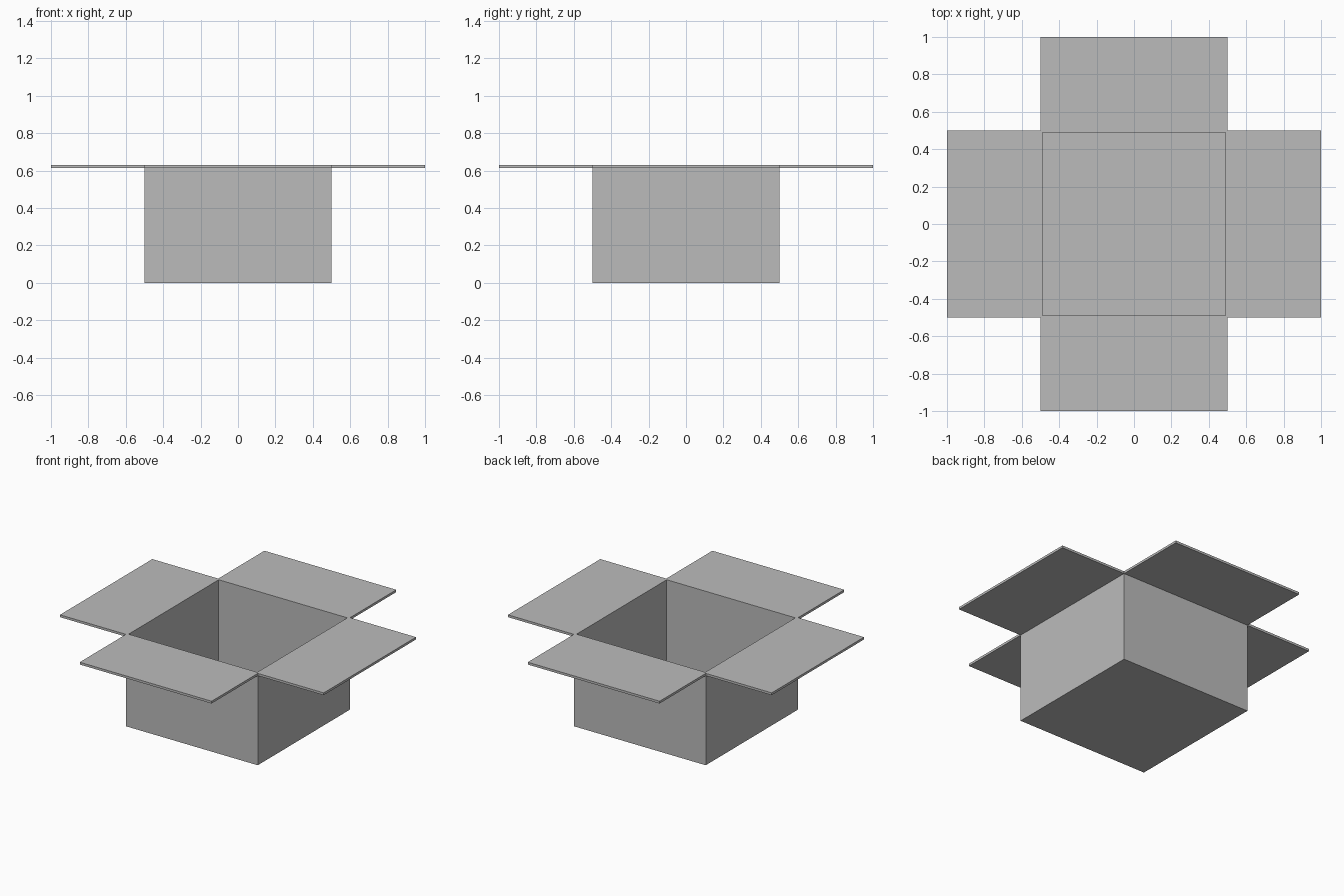
import bpy, bmesh, math
from mathutils import Matrix

if "Cube" in bpy.data.objects:
    bpy.data.objects.remove(bpy.data.objects["Cube"])

HALF, INNER = 0.5, 0.488      # outer and inner half widths
HEIGHT, THICK = 0.63, 0.016   # box height and flap thickness
FLOOR = 0.012

card = bpy.data.materials.new("plain grey card")
card.diffuse_color = (0.5, 0.5, 0.5, 1)
card.use_nodes = True
card.node_tree.nodes["Principled BSDF"].inputs["Base Color"].default_value = card.diffuse_color


def finish(name, bm):
    bmesh.ops.recalc_face_normals(bm, faces=bm.faces)
    mesh = bpy.data.meshes.new(name)
    bm.to_mesh(mesh)
    bm.free()
    mesh.materials.append(card)
    obj = bpy.data.objects.new(name, mesh)
    bpy.context.collection.objects.link(obj)
    return obj


def ring(bm, half, z):
    return [bm.verts.new((sx * half, sy * half, z))
            for sx, sy in ((-1, -1), (1, -1), (1, 1), (-1, 1))]


# Open box: outer skin, rim and inner skin as one closed shell
bm = bmesh.new()
rings = [ring(bm, HALF, 0), ring(bm, HALF, HEIGHT),
         ring(bm, INNER, HEIGHT), ring(bm, INNER, FLOOR)]
for low, high in zip(rings, rings[1:]):
    for i in range(4):
        j = (i + 1) % 4
        bm.faces.new((low[i], low[j], high[j], high[i]))
bm.faces.new(rings[0])
bm.faces.new(rings[-1])
finish("box_body", bm)

# Four flaps folded straight out from the rim
for k, side in enumerate(("front", "right", "back", "left")):
    bm = bmesh.new()
    bmesh.ops.create_cube(bm, size=1, matrix=Matrix.Translation(
        (0, -0.75, HEIGHT - THICK / 2)) @ Matrix.Diagonal((1, 0.5, THICK, 1)))
    bmesh.ops.rotate(bm, verts=bm.verts, cent=(0, 0, 0),
                     matrix=Matrix.Rotation(k * math.pi / 2, 3, 'Z'))
    finish(side + "_flap", bm)
